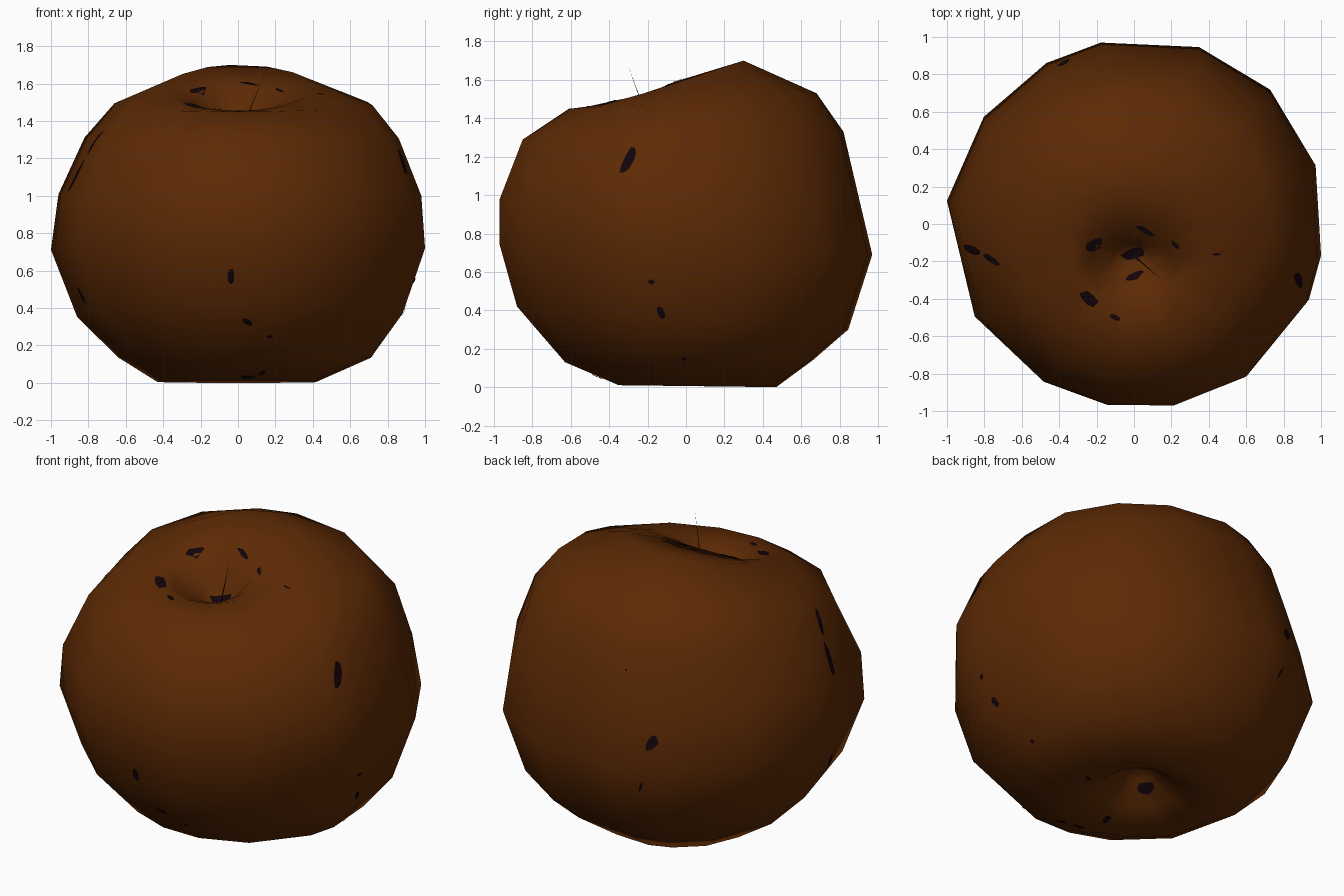
import bpy, bmesh, math, random
from mathutils import Vector
from mathutils.bvhtree import BVHTree

if "Cube" in bpy.data.objects:
    bpy.data.objects.remove(bpy.data.objects["Cube"])

random.seed(4)


def material(name, color):
    m = bpy.data.materials.new(name)
    m.diffuse_color = (*color, 1)
    m.use_nodes = True
    m.node_tree.nodes["Principled BSDF"].inputs["Base Color"].default_value = m.diffuse_color
    return m


brown = material("rotten brown", (0.109, 0.0228, 0.0013))
dark = material("dark rot", (0.006, 0.0012, 0.0026))


def add_object(name, bm, mat):
    mesh = bpy.data.meshes.new(name)
    bm.to_mesh(mesh)
    mesh.materials.append(mat)
    for p in mesh.polygons:
        p.use_smooth = True
    obj = bpy.data.objects.new(name, mesh)
    bpy.context.collection.objects.link(obj)
    return obj


angles = [-10, 18, 45, 70, 100, 118, 144, 173, 211, 241, 262, 282, 306, 336]
SIDES = len(angles)


def stretch(values):
    lo, hi = min(values), max(values)
    return [(v - lo) / (hi - lo) for v in values]


def outline(bulge):
    """Uneven ring stretched to span 0..1; bulge fills out its right corners."""
    pts = []
    for deg in angles:
        a = math.radians(deg)
        c, s = math.cos(a), math.sin(a)
        r = 1 + bulge * math.copysign(abs(math.sin(2 * a)), c)
        pts.append((r * c, r * s))
    return list(zip(stretch([p[0] for p in pts]), stretch([p[1] for p in pts])))


# Fruit body: tilted rings (left x, right x, front y, back y, front z, back z)
rings = [
    (-0.08, 0.08, -0.05, 0.12, 0.20, 0.20),
    (-0.22, 0.22, -0.17, 0.26, 0.09, 0.09),
    (-0.43, 0.42, -0.35, 0.47, 0.01, 0.00),
    (-0.64, 0.71, -0.63, 0.66, 0.13, 0.14),
    (-0.86, 0.88, -0.88, 0.845, 0.42, 0.30),
    (-1.00, 1.00, -0.97, 0.97, 0.74, 0.69),
    (-0.96, 0.98, -0.97, 0.89, 0.98, 1.03),
    (-0.82, 0.86, -0.85, 0.82, 1.29, 1.33),
    (-0.66, 0.72, -0.61, 0.68, 1.45, 1.53),
    (-0.36, 0.40, -0.45, 0.30, 1.455, 1.70),
    (-0.24, 0.22, -0.39, -0.06, 1.425, 1.59),
    (-0.11, 0.08, -0.26, -0.10, 1.36, 1.38),
]
bm = bmesh.new()
loops = []
for k, (xl, xr, yf, yb, zf, zb) in enumerate(rings):
    shape = outline(-0.03 if k >= 8 else 0.022)
    loops.append([bm.verts.new((xl + (xr - xl) * u, yf + (yb - yf) * v, zf + (zb - zf) * v))
                  for u, v in shape])
for lo, hi in zip(loops, loops[1:]):
    for i in range(SIDES):
        j = (i + 1) % SIDES
        bm.faces.new((lo[i], lo[j], hi[j], hi[i]))
# Pointed ends inside both dimples
for loop, tip in ((loops[0], (0, 0.03, 0.24)), (loops[-1], (-0.01, -0.17, 1.32))):
    v = bm.verts.new(tip)
    for i in range(SIDES):
        bm.faces.new((loop[i], loop[(i + 1) % SIDES], v))
bmesh.ops.recalc_face_normals(bm, faces=bm.faces)
bmesh.ops.triangulate(bm, faces=bm.faces)
add_object("fruit_body", bm, brown)
surface = BVHTree.FromBMesh(bm)

# Rot spots: thin irregular plates laid on the skin along a direction
# Each spot: (across, up, half length, half width, angle in degrees)
spots = {
    (0, -1, 0): [(-0.04, -0.28, 0.05, 0.02, 90), (0.05, -0.52, 0.035, 0.015, -30),
                 (0.17, -0.60, 0.015, 0.01, 0), (0.13, -0.79, 0.02, 0.01, 30),
                 (0.05, -0.815, 0.04, 0.01, 0)],
    (1, 0, 0): [(-0.30, 0.33, 0.085, 0.03, 62), (-0.18, -0.30, 0.018, 0.015, 0),
                (-0.13, -0.46, 0.035, 0.022, -70), (-0.01, -0.70, 0.013, 0.01, 0)],
    (0, 0, 1): [(-0.86, -0.14, 0.05, 0.022, -30), (-0.76, -0.19, 0.06, 0.018, -30),
                (-0.21, -0.11, 0.06, 0.035, 40),
                (0.06, -0.035, 0.06, 0.018, -28), (-0.01, -0.16, 0.075, 0.035, 15),
                (0.00, -0.28, 0.06, 0.022, 25), (-0.24, -0.40, 0.06, 0.03, -40),
                (-0.10, -0.50, 0.03, 0.016, -20), (0.44, -0.16, 0.025, 0.006, 0),
                (0.22, -0.11, 0.03, 0.012, -50)],
    (-0.61, 0.61, 0.5): [(-0.34, -0.44, 0.05, 0.03, 60), (-0.40, -0.66, 0.025, 0.007, 80),
                         (-0.46, -0.03, 0.007, 0.006, 0), (0.72, -0.56, 0.03, 0.012, 70)],
    (0.61, 0.61, -0.5): [(0.06, -0.64, 0.06, 0.035, 10), (-0.17, -0.80, 0.03, 0.015, 30),
                         (-0.23, -0.57, 0.015, 0.01, -40)],
}
bm = bmesh.new()
center = Vector((0, 0, 0.85))
for direction, items in spots.items():
    d = Vector(direction).normalized()
    up = Vector((0, 1, 0)) if abs(d.z) > 0.9 else Vector((0, 0, 1))
    right = up.cross(d).normalized()
    up = d.cross(right)
    for x, y, length, width, angle in items:
        a = math.radians(angle)

        def lay(u, v):
            px = x + u * math.cos(a) - v * math.sin(a)
            py = y + u * math.sin(a) + v * math.cos(a)
            hit, n, _, _ = surface.ray_cast(center + d * 4 + right * px + up * py, -d)
            return bm.verts.new(hit + n * 0.005) if hit else None

        mid = lay(0, 0)
        edge = []
        for i in range(9):
            b = 2 * math.pi * i / 9
            r = random.uniform(0.75, 1.1)
            edge.append(lay(r * length * math.cos(b), r * width * math.sin(b)))
        for i in range(9):
            tri = (mid, edge[i], edge[(i + 1) % 9])
            if all(tri):
                bm.faces.new(tri)
add_object("rot_spots", bm, dark)

# Stem: hair-thin tapered stalk leaning out of the top dimple
bm = bmesh.new()
tip = bm.verts.new((0.15, -0.30, 1.67))
base = [bm.verts.new((0.005 * math.cos(k * 2.094), -0.17 + 0.005 * math.sin(k * 2.094), 1.31))
        for k in range(3)]
for k in range(3):
    bm.faces.new((base[k], base[(k + 1) % 3], tip))
add_object("stem", bm, dark)
